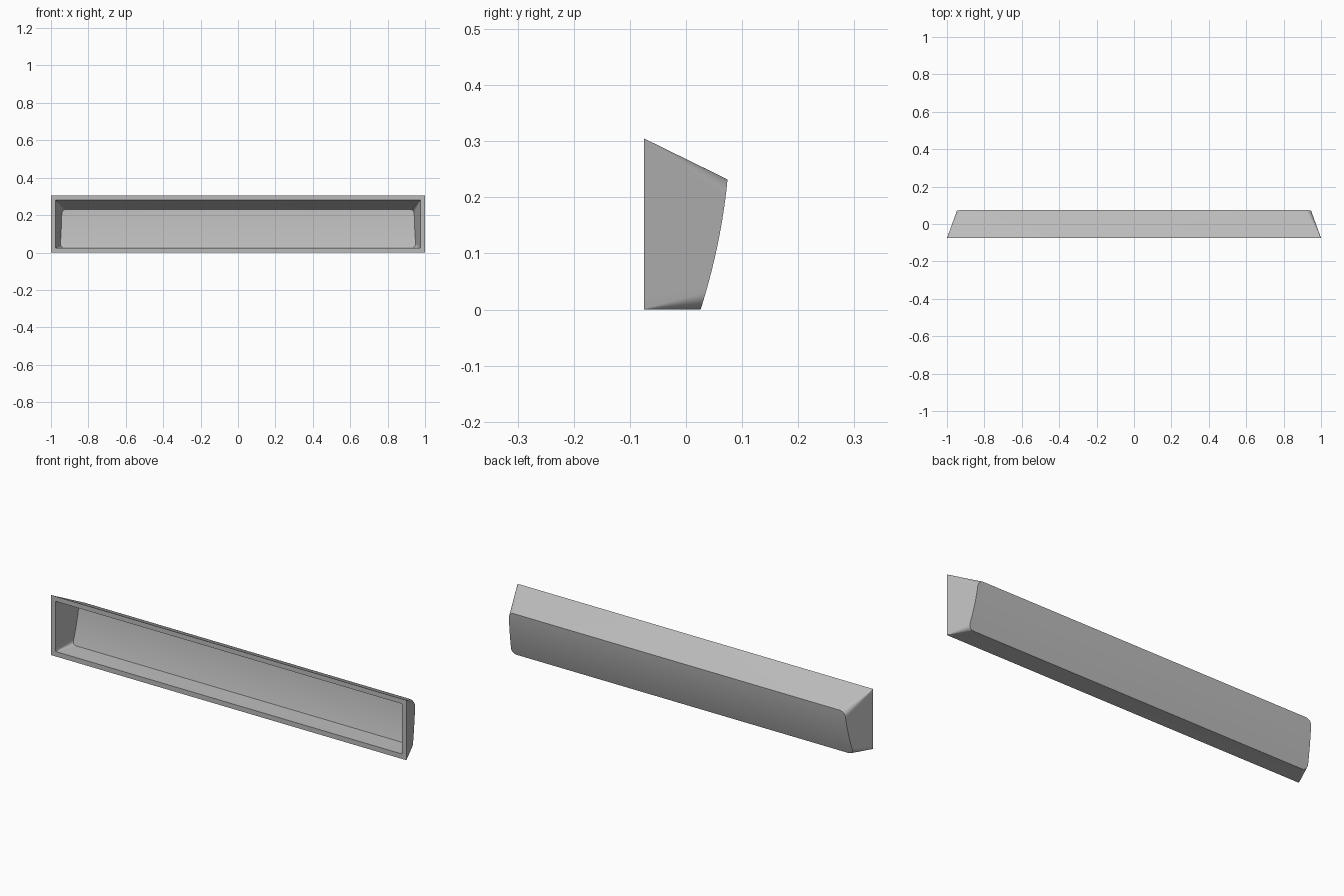
import bpy, bmesh, math

if "Cube" in bpy.data.objects:
    bpy.data.objects.remove(bpy.data.objects["Cube"])

ROWS, ARC = 16, 8


def back_y(z):
    # bowed profile of the back face
    return 0.026 + 0.27 * z - 0.478 * z * (z - 0.1)


def half_ring(hw, z0, z1, r):
    # right half of a rounded rectangle, bottom to top, as (x, z)
    pts = []
    for i in range(ARC + 1):
        a = -math.pi / 2 + math.pi / 2 * i / ARC
        pts.append((hw - r + r * math.cos(a), z0 + r + r * math.sin(a)))
    for i in range(1, ROWS):
        pts.append((hw, z0 + r + (z1 - z0 - 2 * r) * i / ROWS))
    for i in range(ARC + 1):
        a = math.pi / 2 * i / ARC
        pts.append((hw - r + r * math.cos(a), z1 - r + r * math.sin(a)))
    return pts


bm = bmesh.new()


def ring(half, depth):
    right = [bm.verts.new((x, depth(z), z)) for x, z in half]
    left = [bm.verts.new((-x, depth(z), z)) for x, z in half]
    return right + left[::-1]


def bridge(a, b):
    n = len(a)
    for i in range(n):
        j = (i + 1) % n
        bm.faces.new((a[i], a[j], b[j], b[i]))


def cap(r):
    n = len(r)
    for i in range(n // 2 - 1):
        bm.faces.new((r[i], r[i + 1], r[n - 2 - i], r[n - 1 - i]))


def taper(half, hw_front, slope, inset):
    # narrow the ends in step with the depth of the bowed back
    top = max(x for x, z in half)
    out = []
    for x, z in half:
        hw = hw_front - slope * (back_y(z) - inset + 0.075)
        out.append((x - top + hw, z))
    return out


front = lambda z: -0.075
# outer shell, rim and hollow inside
outer_front = ring(half_ring(1.0, 0.0, 0.305, 0.0008), front)
outer_back = ring(taper(half_ring(0.945, 0.0, 0.232, 0.03), 1.0, 0.365, 0), back_y)
inner_front = ring(half_ring(0.975, 0.025, 0.28, 0.0008), front)
inner_back = ring(taper(half_ring(0.94, 0.026, 0.23, 0.022), 0.975, 0.235, 0.006),
                  lambda z: back_y(z) - 0.006)
bridge(outer_front, outer_back)
cap(outer_back)
bridge(outer_front, inner_front)
bridge(inner_front, inner_back)
cap(inner_back)
bmesh.ops.recalc_face_normals(bm, faces=bm.faces)

mesh = bpy.data.meshes.new("long_key_cap")
bm.to_mesh(mesh)
bm.free()
obj = bpy.data.objects.new("long_key_cap", mesh)
bpy.context.collection.objects.link(obj)

# plain grey plastic
mat = bpy.data.materials.new("grey_plastic")
mat.diffuse_color = (0.5, 0.5, 0.5, 1)
mat.use_nodes = True
mat.node_tree.nodes["Principled BSDF"].inputs["Base Color"].default_value = mat.diffuse_color
mesh.materials.append(mat)

bpy.context.view_layer.objects.active = obj
obj.select_set(True)
bpy.ops.object.shade_smooth_by_angle(angle=math.radians(30))
